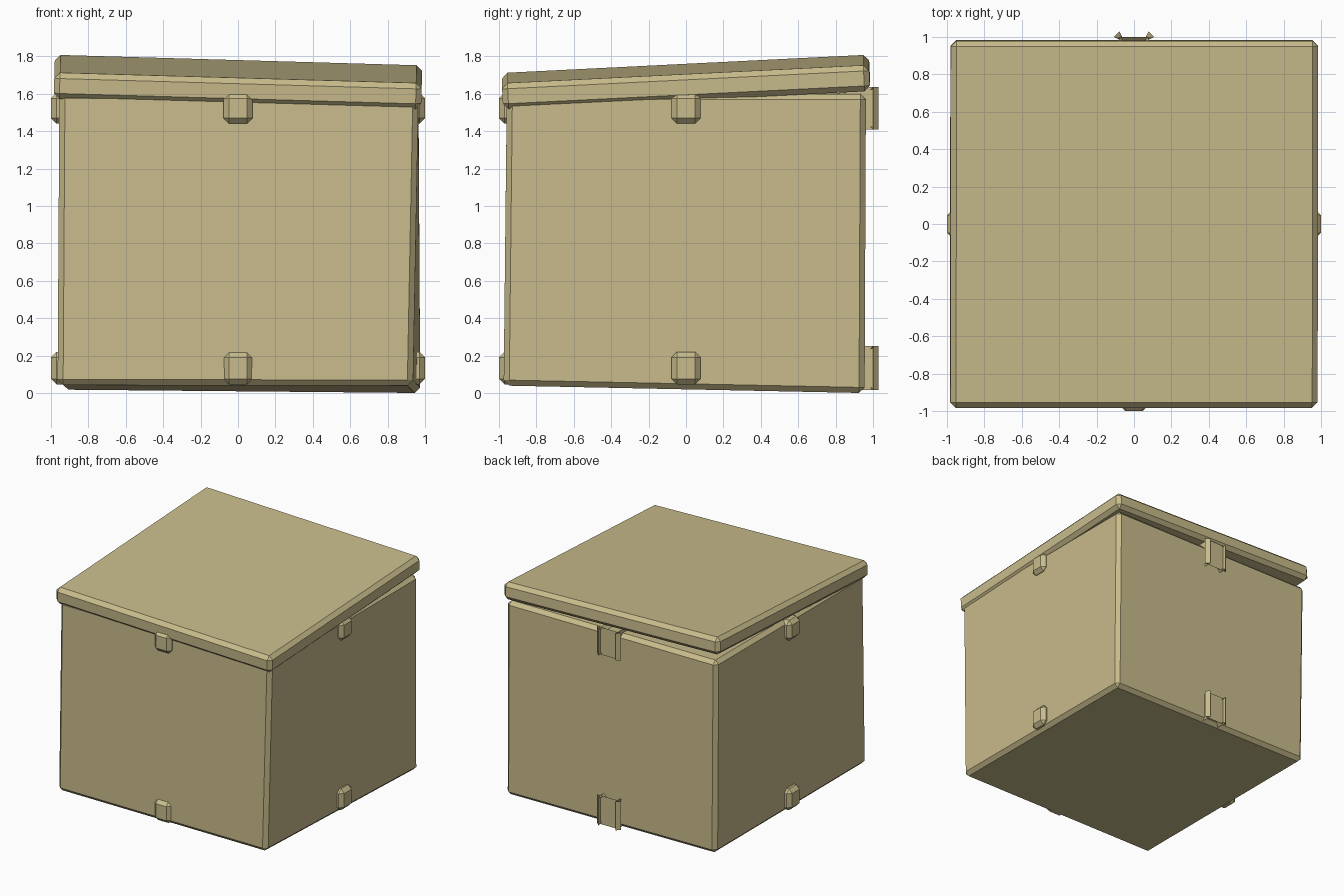
import bpy, bmesh
from math import radians
from mathutils import Matrix, Vector

if "Cube" in bpy.data.objects:
    bpy.data.objects.remove(bpy.data.objects["Cube"])

mat = bpy.data.materials.new("tan_wood")
mat.diffuse_color = (0.58, 0.50, 0.26, 1)
mat.use_nodes = True
mat.node_tree.nodes["Principled BSDF"].inputs["Base Color"].default_value = mat.diffuse_color


def box(name, size, matrix=Matrix(), bevel=0.03, corners=None):
    """Chamfered box; 'corners' maps sign triples to warped corner positions."""
    bm = bmesh.new()
    bmesh.ops.create_cube(bm, size=2)
    for v in bm.verts:
        key = tuple(round(c) for c in v.co)
        if corners:
            v.co = Vector(corners[key])
        else:
            v.co = matrix @ Vector([c * s / 2 for c, s in zip(v.co, size)])
    bmesh.ops.bevel(bm, geom=bm.edges[:], offset=bevel, segments=1,
                    profile=0.5, affect='EDGES')
    bmesh.ops.recalc_face_normals(bm, faces=bm.faces[:])
    mesh = bpy.data.meshes.new(name)
    bm.to_mesh(mesh)
    bm.free()
    mesh.materials.append(mat)
    obj = bpy.data.objects.new(name, mesh)
    bpy.context.collection.objects.link(obj)
    return obj


# Crooked box body
box("body", None, corners={
    (-1, -1, -1): (-0.965, -0.975, 0.043), (1, -1, -1): (0.935, -0.975, 0.04),
    (-1, 1, -1): (-0.935, 0.955, 0.018), (1, 1, -1): (0.975, 0.955, 0.0),
    (-1, -1, 1): (-0.955, -0.958, 1.605), (1, -1, 1): (0.965, -0.958, 1.60),
    (-1, 1, 1): (-0.95, 0.962, 1.605), (1, 1, 1): (0.965, 0.962, 1.60)})

# Tilted lid
tilt = Matrix.Rotation(radians(1.65), 4, 'Y') @ Matrix.Rotation(radians(2.85), 4, 'X')
box("lid", (1.965, 1.965, 0.14), Matrix.Translation((0, 0, 1.663)) @ tilt)

# Clips on each side, low and high
for level, z, h in (("lower", 0.133, 0.175), ("upper", 1.523, 0.165)):
    for i, side in enumerate(("front", "right", "back", "left")):
        turn = Matrix.Rotation(radians(90 * i), 4, 'Z')
        box(f"{level}_{side}_clip", (0.155, 0.15, h),
            turn @ Matrix.Translation((0, -0.925, z)))
